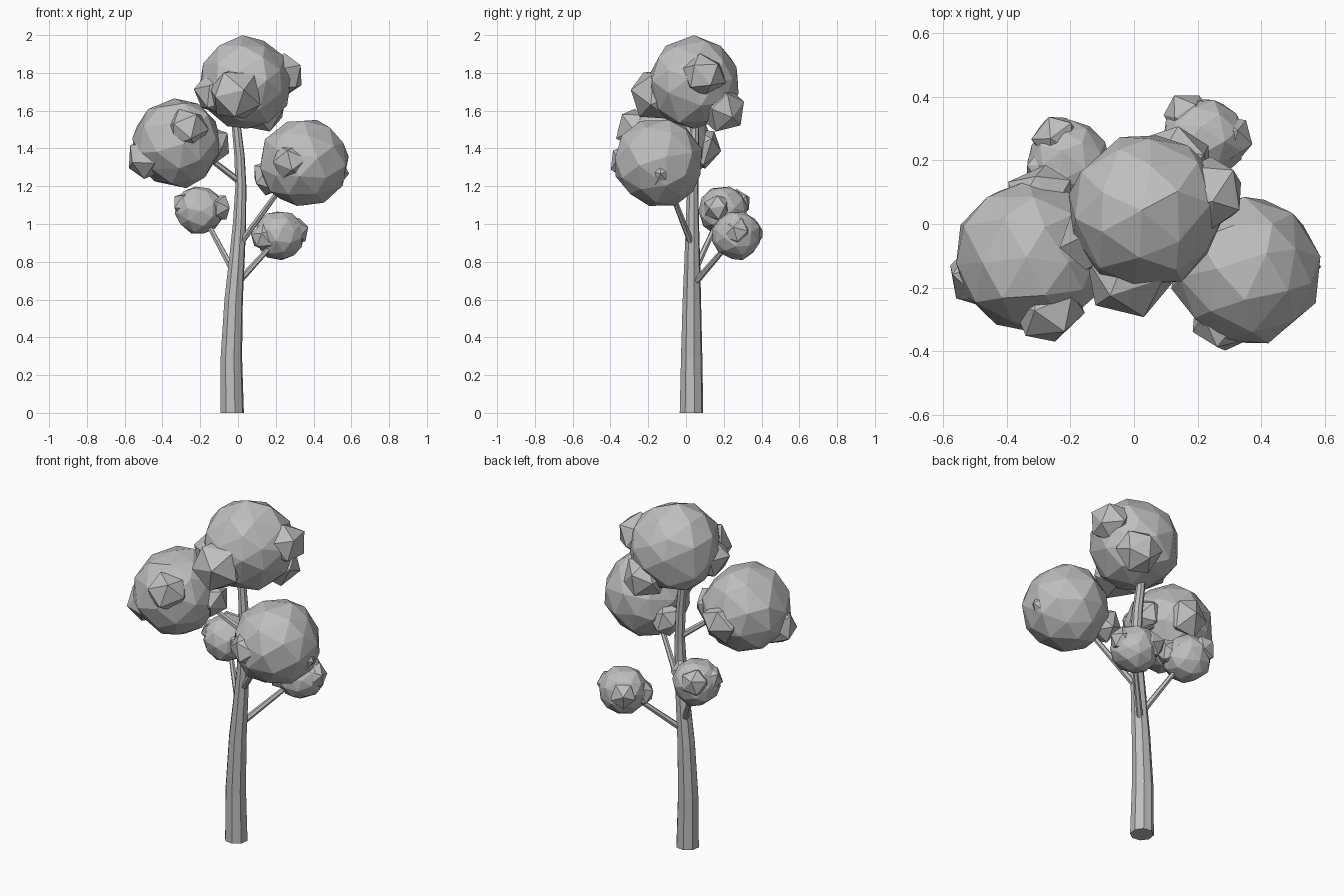
import bpy, bmesh, math, random
from mathutils import Vector, Euler

random.seed(4)
if "Cube" in bpy.data.objects:
    bpy.data.objects.remove(bpy.data.objects["Cube"], do_unlink=True)

# Single flat colour
grey = bpy.data.materials.new("plain grey")
grey.use_nodes = True
colour = (0.52, 0.52, 0.52, 1)
grey.diffuse_color = colour
grey.node_tree.nodes["Principled BSDF"].inputs["Base Color"].default_value = colour


def finish(name, bm):
    mesh = bpy.data.meshes.new(name)
    bm.to_mesh(mesh)
    bm.free()
    mesh.materials.append(grey)
    obj = bpy.data.objects.new(name, mesh)
    bpy.context.collection.objects.link(obj)
    return obj


def add_lump(bm, centre, radius, detail, jitter):
    """Faceted ball with its corners nudged around and slightly in or out."""
    turn = Euler([random.uniform(0, math.tau) for _ in range(3)]).to_matrix().to_4x4()
    ball = bmesh.ops.create_icosphere(bm, subdivisions=detail, radius=radius, matrix=turn)
    for v in ball["verts"]:
        nudge = Vector([random.uniform(-1, 1) for _ in range(3)]) * jitter * 2
        direction = (v.co.normalized() + nudge).normalized()
        v.co = direction * radius * random.uniform(1 - jitter, 1 + jitter / 2) + Vector(centre)


def foliage(name, centre, radius, knobs):
    bm = bmesh.new()
    add_lump(bm, centre, radius, 2, 0.04)
    for x, y, z, r in knobs:
        add_lump(bm, (x, y, z), r, 1, 0.05)
    return finish(name, bm)


def limb(name, stations, sides):
    """Tapered faceted tube through (x, y, z, radius) stations."""
    bm = bmesh.new()
    points = [Vector(s[:3]) for s in stations]
    rings = []
    for i, (p, s) in enumerate(zip(points, stations)):
        along = points[min(i + 1, len(points) - 1)] - points[max(i - 1, 0)]
        if i == 0 and sides > 6:
            along = Vector((0, 0, 1))
        frame = Vector((0, 0, 1)).rotation_difference(along.normalized()).to_matrix()
        ring = []
        for k in range(sides):
            a = math.tau * (k + 0.3) / sides
            ring.append(bm.verts.new(p + frame @ Vector((math.cos(a), math.sin(a), 0)) * s[3]))
        rings.append(ring)
    for low, high in zip(rings, rings[1:]):
        for k in range(sides):
            n = (k + 1) % sides
            bm.faces.new((low[k], low[n], high[n], high[k]))
    bm.faces.new(rings[0][::-1])
    bm.faces.new(rings[-1])
    return finish(name, bm)


# Trunk, gently bowed
limb("trunk", [
    (-0.031, 0.029, 0, 0.064), (-0.035, 0.03, 0.3, 0.058), (-0.023, 0.031, 0.6, 0.05),
    (-0.007, 0.033, 0.8, 0.043), (0.008, 0.034, 1.0, 0.036), (0.015, 0.036, 1.2, 0.03),
    (0.008, 0.04, 1.36, 0.028), (-0.007, 0.045, 1.5, 0.025), (-0.012, 0.05, 1.65, 0.02)], 8)

# Branches from the trunk into each leaf cluster
branches = {
    "left_branch": ((0.0, 0.035, 0.88), (0.27, -0.11, 1.25)),
    "right_branch": ((0.015, 0.04, 1.22), (-0.22, -0.05, 1.4)),
    "lower_left_branch": ((-0.01, 0.04, 0.68), (0.19, 0.23, 0.9)),
    "lower_right_branch": ((-0.02, 0.04, 0.74), (-0.17, 0.17, 1.02)),
}
for name, (a, b) in branches.items():
    limb(name, [(*a, 0.018), (*b, 0.013)], 6)

# Leaf clusters with their knobs
foliage("top_foliage", (0.037, 0.043, 1.745), 0.25, [
    (0.235, 0.095, 1.79, 0.122), (-0.012, -0.155, 1.685, 0.152),
    (-0.12, -0.04, 1.69, 0.12), (0.13, 0.195, 1.6, 0.127)])
foliage("right_foliage", (-0.324, -0.102, 1.432), 0.243, [
    (-0.27, -0.265, 1.5, 0.118), (-0.475, -0.16, 1.35, 0.12),
    (-0.29, 0.075, 1.4, 0.118), (-0.14, -0.05, 1.42, 0.105)])
foliage("left_foliage", (0.351, -0.147, 1.325), 0.24, [
    (0.28, -0.3, 1.33, 0.108), (0.5, -0.13, 1.27, 0.09), (0.165, -0.06, 1.25, 0.1)])
foliage("lower_right_foliage", (-0.205, 0.195, 1.073), 0.133, [
    (-0.27, 0.18, 1.1, 0.08), (-0.245, 0.27, 1.11, 0.08), (-0.11, 0.165, 1.085, 0.078)])
foliage("lower_left_foliage", (0.22, 0.267, 0.94), 0.133, [
    (0.3, 0.27, 0.96, 0.08), (0.17, 0.34, 0.95, 0.078), (0.145, 0.22, 0.93, 0.082)])
